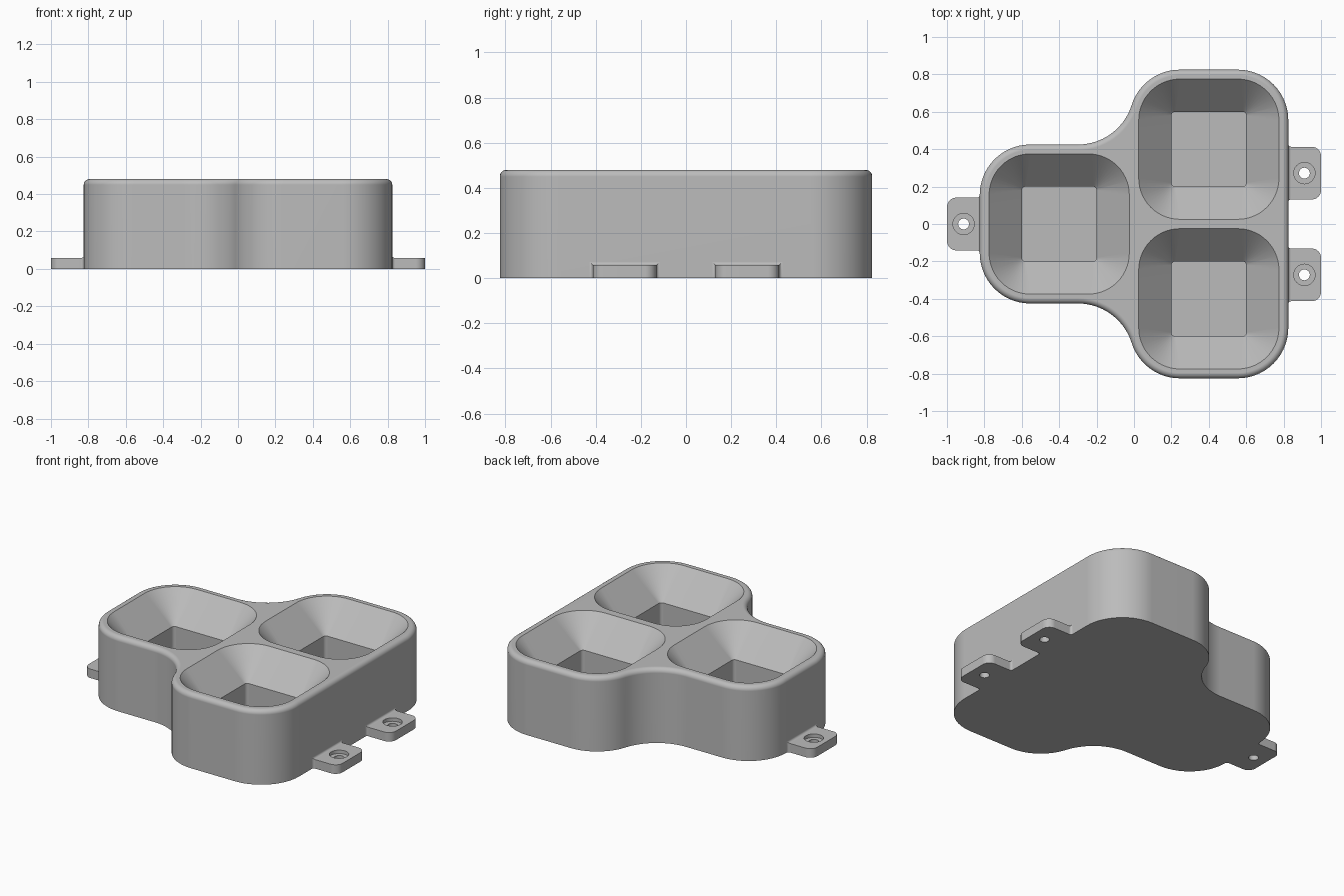
import bpy, bmesh, math
from mathutils import Vector

cube = bpy.data.objects.get("Cube")
if cube:
    bpy.data.objects.remove(cube, do_unlink=True)

grey = bpy.data.materials.new("light_grey")
grey.use_nodes = True
grey.diffuse_color = (0.5, 0.5, 0.5, 1)
grey.node_tree.nodes["Principled BSDF"].inputs["Base Color"].default_value = (0.5, 0.5, 0.5, 1)

HEIGHT, BEVEL = 0.48, 0.03
HALF, CORNER = 0.825, 0.27
CELLS = {"back": (0.4, 0.4), "front": (0.4, -0.4), "right": (-0.4, 0)}


def arc(cx, cy, r, start, end, steps=14):
    """Points on an arc, angles in degrees."""
    angles = [math.radians(start + (end - start) * i / steps) for i in range(steps + 1)]
    return [Vector((cx + r * math.cos(a), cy + r * math.sin(a))) for a in angles]


def rounded_square(cx, cy, half, r):
    c = half - r
    corners = [(c, c, 0), (-c, c, 90), (-c, -c, 180), (c, -c, 270)]
    return [p for x, y, a in corners for p in arc(cx + x, cy + y, r, a, a + 90)]


def loft(name, rings):
    """Closed solid through rings of equal point count."""
    bm = bmesh.new()
    loops = [[bm.verts.new(p) for p in ring] for ring in rings]
    n = len(loops[0])
    for low, high in zip(loops, loops[1:]):
        for i in range(n):
            j = (i + 1) % n
            bm.faces.new((low[i], low[j], high[j], high[i]))
    bm.faces.new(loops[0][::-1])
    bm.faces.new(loops[-1])
    bmesh.ops.recalc_face_normals(bm, faces=bm.faces)
    mesh = bpy.data.meshes.new(name)
    bm.to_mesh(mesh)
    bm.free()
    mesh.materials.append(grey)
    ob = bpy.data.objects.new(name, mesh)
    bpy.context.collection.objects.link(ob)
    return ob


def level(points, z):
    return [(p.x, p.y, z) for p in points]


def cut(ob, cutter):
    mod = ob.modifiers.new("cut_" + cutter.name, "BOOLEAN")
    mod.operation, mod.solver, mod.object = "DIFFERENCE", "EXACT", cutter
    cutter.hide_render = True
    cutter.hide_set(True)


def finish(ob):
    """Apply the cuts, then smooth curved faces and keep flat ones flat."""
    graph = bpy.context.evaluated_depsgraph_get()
    mesh = bpy.data.meshes.new_from_object(ob.evaluated_get(graph))
    cutters = [m.object for m in ob.modifiers]
    ob.modifiers.clear()
    ob.data = mesh
    for c in cutters:
        bpy.data.objects.remove(c, do_unlink=True)
    bpy.ops.object.select_all(action="DESELECT")
    ob.select_set(True)
    bpy.context.view_layer.objects.active = ob
    bpy.ops.object.shade_smooth_by_angle(angle=math.radians(30))
    mod = ob.modifiers.new("flat_normals", "WEIGHTED_NORMAL")
    mod.keep_sharp = True


def outline(inset):
    """Three-lobed outline made of tangent arcs."""
    r, neck = CORNER - inset, 0.3 + inset
    c = HALF - CORNER
    bx, low = 0.245, 0.155
    dy = low + CORNER + 0.3
    span = CORNER + 0.3
    dx = bx - math.sqrt(span ** 2 - (dy - c) ** 2)
    turn = math.degrees(math.atan2(dy - c, dx - bx))
    half = (arc(c, c, r, 0, 90) + arc(bx, c, r, 90, turn)
            + arc(dx, dy, neck, turn - 180, -90)[1:] + arc(-c, low, r, 90, 180))
    return half + [Vector((p.x, -p.y)) for p in reversed(half)]


# Body with a rounded top edge
rings = [level(outline(0), 0)]
for i in range(7):
    a = math.pi / 2 * i / 6
    rings.append(level(outline(BEVEL * (1 - math.cos(a))), HEIGHT - BEVEL * (1 - math.sin(a))))
body = loft("tray_body", rings)

# Funnel pockets with a square well
for name, (x, y) in CELLS.items():
    rim = rounded_square(x, y, 0.375, 0.22)
    well = rounded_square(x, y, 0.2, 0.02)
    throat, over = 0.3, 1.1
    mouth = [w.lerp(p, over) for w, p in zip(well, rim)]
    top = throat + (HEIGHT - throat) * over
    cut(body, loft(name + "_pocket", [level(well, 0.05), level(well, throat), level(mouth, top)]))
finish(body)


def screw_tab(name, side, y):
    """Rounded tab with a counterbored hole and a small fillet at the wall."""
    w, r, t, f = 0.141, 0.05, 0.058, 0.014
    shape = [Vector((0.8, -w))] + arc(1 - r, r - w, r, -90, 0, 8) + arc(1 - r, w - r, r, 0, 90, 8) + [Vector((0.8, w))]
    shape = [Vector((side * p.x, y + p.y)) for p in shape]
    tab = loft(name, [level(shape, 0), level(shape, t)])
    for part, radius, z in (("hole", 0.029, -0.02), ("counterbore", 0.057, 0.036)):
        circle = arc(side * 0.911, y, radius, 0, 348.75, 31)
        cut(tab, loft(name + "_" + part, [level(circle, z), level(circle, 0.1)]))
    finish(tab)
    sections = []
    for i in range(7):
        a = math.pi / 2 * i / 6
        x = side * (HALF + f * (1 - math.cos(a)))
        e = f * (1 - math.sin(a))
        sections.append([(x, y - w - e, 0), (x, y + w + e, 0), (x, y + w + e, t + e), (x, y - w - e, t + e)])
    finish(loft(name + "_fillet", sections))


# Mounting tabs
screw_tab("left_back_tab", 1, 0.272)
screw_tab("left_front_tab", 1, -0.272)
screw_tab("right_tab", -1, 0)
